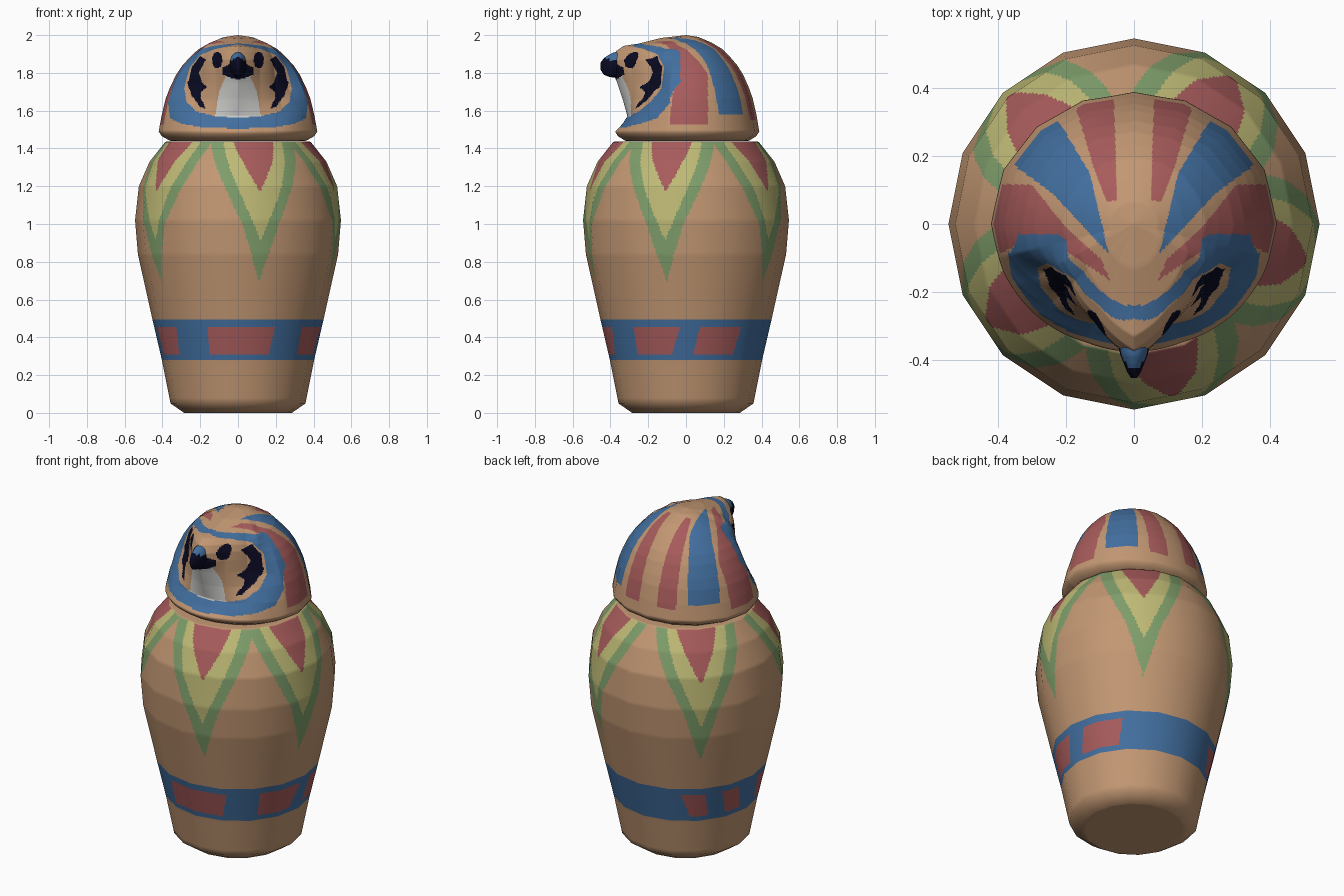
import bpy, bmesh, math

if "Cube" in bpy.data.objects:
    bpy.data.objects.remove(bpy.data.objects["Cube"])

COLOURS = {
    "tan": (0.54, 0.31, 0.17), "blue": (0.055, 0.16, 0.35), "red": (0.39, 0.105, 0.105),
    "green": (0.21, 0.34, 0.145), "yellow": (0.52, 0.49, 0.18),
    "navy": (0.003, 0.003, 0.016), "white": (0.62, 0.62, 0.61),
}
NAMES = list(COLOURS)
MATS = []
for n, c in COLOURS.items():
    m = bpy.data.materials.new(n)
    m.diffuse_color = (*c, 1)
    m.use_nodes = True
    m.node_tree.nodes["Principled BSDF"].inputs["Base Color"].default_value = m.diffuse_color
    MATS.append(m)

COLS, SIDES = 384, 16


def lerp(a, b, t):
    return a + (b - a) * t


def table(pts, x):
    """Piecewise linear lookup."""
    if x <= pts[0][0]:
        return pts[0][1]
    for (x0, y0), (x1, y1) in zip(pts, pts[1:]):
        if x <= x1:
            return lerp(y0, y1, (x - x0) / (x1 - x0))
    return pts[-1][1]


def inside(poly, x, y):
    hit = False
    for (x0, y0), (x1, y1) in zip(poly, poly[1:] + poly[:1]):
        if (y0 > y) != (y1 > y) and x < x0 + (y - y0) * (x1 - x0) / (y1 - y0):
            hit = not hit
    return hit


def azimuth(x, y):
    return math.atan2(x, -y)          # 0 at the front, positive to +x


def facet(az):
    """Radius factor that turns a circle into a 16-gon."""
    step = math.tau / SIDES
    return math.cos(step / 2) / math.cos(az % step - step / 2)


def loft(name, profile, splits, colour, weight):
    """Turned shape; profile(az) gives (r, z) points, splits the rows per segment."""
    bm = bmesh.new()
    grid = []
    for j in range(COLS):
        az = math.tau * j / COLS
        p = profile(az)
        col = []
        for k, n in enumerate(splits):
            for s in range(n + (k == len(splits) - 1)):
                r = lerp(p[k][0], p[k + 1][0], s / n)
                z = lerp(p[k][1], p[k + 1][1], s / n)
                col.append(bm.verts.new((r * math.sin(az), -r * math.cos(az), z)))
        grid.append(col)
    for j in range(COLS):
        a, b = grid[j], grid[(j + 1) % COLS]
        for i in range(len(a) - 1):
            bm.faces.new((a[i], b[i], b[i + 1], a[i + 1]))
    bmesh.ops.remove_doubles(bm, verts=bm.verts, dist=1e-6)
    me = bpy.data.meshes.new(name)
    bm.to_mesh(me)
    bm.free()
    normals = [v.normal.copy() for v in me.vertices]
    # flatten into 16 sides but keep the round shading
    for v in me.vertices:
        az = azimuth(v.co.x, v.co.y)
        f = lerp(1, facet(az), weight(abs(az)))
        v.co.x *= f
        v.co.y *= f
    for m in MATS:
        me.materials.append(m)
    for p in me.polygons:
        p.use_smooth = True
        p.material_index = NAMES.index(colour(*p.center))
    me.normals_split_custom_set_from_vertices(normals)
    ob = bpy.data.objects.new(name, me)
    bpy.context.collection.objects.link(ob)
    return ob


# ---- jar body: petals round the shoulder, slotted band near the foot
BODY = [(0, 0), (.27, 0), (.285, 0), (.357, .05), (.403, .28), (.453, .495), (.53, .84),
        (.545, 1.02), (.525, 1.2), (.468, 1.33), (.385, 1.435), (.37, 1.437), (0, 1.437)]
PETALS = [13, 78, 146, -136, -56]
PETAL_WIDTHS = [("red", [(1.17, 0), (1.3, 8), (1.44, 17)]),
                ("yellow", [(.91, 0), (1.0, 4), (1.2, 13.5), (1.44, 25)]),
                ("green", [(.69, 0), (.85, 5.5), (1.0, 10.5), (1.2, 21), (1.44, 35)])]
# slot sides in degrees: bottom left, bottom right, top left, top right
SLOTS = [(-22, 23, -22, 27), (51, 79, 51, 86), (95, 128, 100, 132),
         (-142, -127, -149, -131), (-113, -98, -118, -103), (-77, -50, -80, -48)]


def body_colour(x, y, z):
    a = math.degrees(azimuth(x, y))
    if .28 < z < .495:
        t = (z - .305) / .15
        if 0 < t < 1 and any(lerp(s[0], s[2], t) < a < lerp(s[1], s[3], t) for s in SLOTS):
            return "red"
        return "blue"
    if .69 < z < 1.436:
        d = min(abs((a - c + 180) % 360 - 180) for c in PETALS)
        for name, widths in PETAL_WIDTHS:
            if d < table(widths, z):
                return name
    return "tan"


loft("jar_body", lambda az: BODY, [2, 1, 1, 8, 22, 28, 16, 16, 14, 14, 1, 2],
     body_colour, lambda a: 1)

# ---- lid: hood with a wedge shaped bird face, profiles at several azimuths
FACE = {
    0: [(.375, 1.49), (.335, 1.53), (.31, 1.57), (.335, 1.66), (.365, 1.75), (.395, 1.82),
        (.395, 1.87), (.37, 1.915), (.33, 1.943), (.25, 1.955), (.13, 1.985), (0, 2)],
    22: [(.375, 1.49), (.345, 1.53), (.315, 1.57), (.31, 1.66), (.31, 1.75), (.31, 1.82),
         (.305, 1.87), (.29, 1.91), (.265, 1.93), (.22, 1.95), (.12, 1.982), (0, 2)],
    46: [(.393, 1.49), (.38, 1.53), (.35, 1.58), (.30, 1.66), (.275, 1.74), (.268, 1.81),
         (.262, 1.86), (.25, 1.89), (.235, 1.91), (.19, 1.95), (.10, 1.985), (0, 2)],
    62: [(.403, 1.49), (.393, 1.53), (.38, 1.58), (.342, 1.655), (.298, 1.72), (.283, 1.79),
         (.27, 1.845), (.255, 1.885), (.235, 1.913), (.18, 1.955), (.09, 1.988), (0, 2)],
}
HOOD = [(1, 1.49), (.98, 1.535), (.96, 1.58), (.91, 1.665), (.86, 1.72), (.78, 1.79),
        (.7, 1.84), (.6, 1.885), (.5, 1.925), (.35, 1.96), (.17, 1.99), (0, 2)]
HOOD_FROM = 76


def lid_profile(az):
    a = abs(math.degrees(math.atan2(math.sin(az), math.cos(az))))
    s2 = math.sin(az) ** 2
    r_hood = .42 * s2 + (.388 if a > 90 else .375) * (1 - s2)
    keys = [(k, v) for k, v in FACE.items()] + [(HOOD_FROM, [(f * r_hood, z) for f, z in HOOD])]
    pts = keys[-1][1]
    for (a0, p0), (a1, p1) in zip(keys, keys[1:]):
        if a < a1:
            t = (a - a0) / (a1 - a0)
            pts = [(lerp(r0, r1, t), lerp(z0, z1, t)) for (r0, z0), (r1, z1) in zip(p0, p1)]
            break
    r = pts[0][0]
    return [(0, 1.44), (r * .83, 1.44), (r * .86, 1.441), (r * .96, 1.465)] + pts


# front view outlines (x, z), mirrored
RING_OUT = [(0, 1.957), (.12, 1.945), (.2, 1.925), (.28, 1.86), (.335, 1.77), (.37, 1.64),
            (.36, 1.56), (.3, 1.53), (.18, 1.51), (0, 1.505), (-.01, 1.7)]
RING_IN = [(0, 1.951), (.12, 1.927), (.2, 1.895), (.255, 1.83), (.285, 1.73), (.275, 1.65),
           (.22, 1.595), (.12, 1.57), (0, 1.565), (-.01, 1.7)]
CHEEK = [(.17, 1.87), (.2, 1.89), (.245, 1.83), (.267, 1.74), (.245, 1.68), (.2, 1.62),
         (.17, 1.61), (.198, 1.67), (.195, 1.70), (.165, 1.725), (.19, 1.75), (.208, 1.80)]
MOUSTACHE = [(-.01, 1.86), (.03, 1.855), (.085, 1.825), (.08, 1.79), (.045, 1.775), (-.01, 1.765)]
BIB = [(-.01, 1.80), (.06, 1.79), (.1, 1.70), (.12, 1.57), (-.01, 1.565)]
# top view outlines (x, y) of the hood stripes, mirrored, with their lower ends
STRIPES = [("red", 1.53, [(.07, -.165), (.1, -.1), (.2, -.01), (.3, .115), (.5, .12),
                          (.5, -.14), (.3, -.04), (.2, -.08)]),
           ("blue", 1.58, [(.075, -.085), (.13, .15), (.22, .3), (.29, .45), (.5, .235),
                           (.355, .175), (.24, .09), (.1, -.06)]),
           ("red", 1.55, [(.05, .07), (.08, .065), (.12, .17), (.17, .34), (.19, .5),
                          (.065, .5), (.055, .25)])]


def lid_colour(x, y, z):
    x = abs(x)
    if y < -.03 and inside(RING_OUT, x, z):
        if not inside(RING_IN, x, z):
            return "blue"
        eye = ((x - .11) / .027) ** 2 + ((z - 1.867) / .044) ** 2 < 1
        if eye or inside(CHEEK, x, z) or inside(MOUSTACHE, x, z):
            return "navy"
        return "white" if inside(BIB, x, z) else "tan"
    for name, low, poly in STRIPES:
        if z > low and inside(poly, x, y):
            return name
    return "tan"


loft("falcon_lid", lid_profile, [2, 1, 2, 2, 6, 8, 14, 13, 13, 10, 9, 9, 14, 14, 10],
     lid_colour, lambda a: min(1, max(0, (math.degrees(a) - 66) / 10)))

# ---- beak: hooked loft; sections are (y, half width, bottom z, top z)
SECTIONS = [(-.34, .05, 1.775, 1.915), (-.385, .04, 1.775, 1.908), (-.41, .03, 1.78, 1.895),
            (-.435, .02, 1.79, 1.877), (-.452, .009, 1.815, 1.855)]
SEG = 16
bm = bmesh.new()
rings = []
for (y0, w0, b0, t0), (y1, w1, b1, t1) in zip(SECTIONS, SECTIONS[1:]):
    for s in range(4):
        t = s / 4
        rings.append((lerp(y0, y1, t), lerp(w0, w1, t), lerp(b0, b1, t), lerp(t0, t1, t)))
rings.append(SECTIONS[-1])
loops = []
for y, w, b, t in rings:
    loops.append([bm.verts.new((w * math.cos(math.tau * k / SEG), y,
                                (b + t) / 2 + (t - b) / 2 * math.sin(math.tau * k / SEG)))
                  for k in range(SEG)])
for a, b in zip(loops, loops[1:]):
    for k in range(SEG):
        n = (k + 1) % SEG
        bm.faces.new((a[k], a[n], b[n], b[k]))
bm.faces.new(loops[0])
bm.faces.new(loops[-1])
bmesh.ops.recalc_face_normals(bm, faces=bm.faces)
for f in bm.faces:
    c = f.calc_center_median()
    f.smooth = True
    f.material_index = NAMES.index("blue" if c.z > 1.872 and c.y > -.425 else "navy")
me = bpy.data.meshes.new("beak")
bm.to_mesh(me)
bm.free()
for m in MATS:
    me.materials.append(m)
bpy.context.collection.objects.link(bpy.data.objects.new("beak", me))
